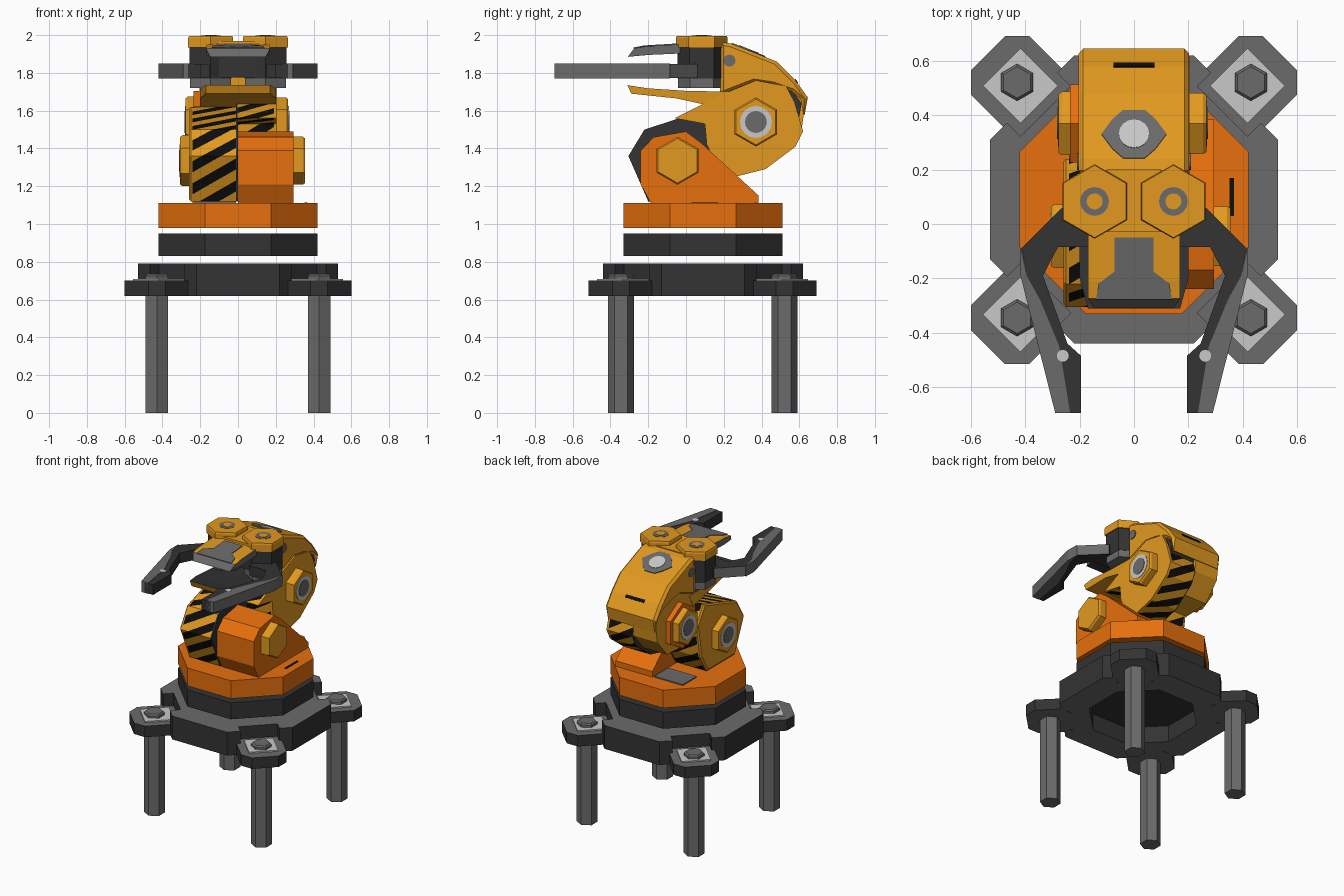
import bpy, bmesh, math
from mathutils import Vector

if "Cube" in bpy.data.objects:
    bpy.data.objects.remove(bpy.data.objects["Cube"])


def material(name, rgb):
    m = bpy.data.materials.new(name)
    m.diffuse_color = (*rgb, 1)
    m.use_nodes = True
    m.node_tree.nodes["Principled BSDF"].inputs["Base Color"].default_value = m.diffuse_color
    return m


AMBER = material("amber paint", (0.76, 0.32, 0.014))
ORANGE = material("orange paint", (0.79, 0.16, 0.004))
DARK = material("dark metal", (0.033, 0.033, 0.033))
GREY = material("grey metal", (0.145, 0.145, 0.145))
LIGHT = material("light metal", (0.58, 0.58, 0.58))
BLACK = material("black paint", (0.004, 0.004, 0.004))
CY = 0.09  # y of the turntable axis


def finish(name, bm, mats):
    me = bpy.data.meshes.new(name)
    bm.to_mesh(me)
    bm.free()
    for m in mats:
        me.materials.append(m)
    ob = bpy.data.objects.new(name, me)
    bpy.context.collection.objects.link(ob)
    return ob


def prism(name, pts, lo, hi, axis="z", mats=(DARK,), rule=None, chamfer=0, shrink=0.85):
    """Extrude a 2D outline along z (points x, y) or x (points y, z); chamfer tapers the hi end."""
    c = sum((Vector(p) for p in pts), Vector((0, 0))) / len(pts)
    levels = [(lo, 1), (hi - chamfer, 1)] + ([(hi, shrink)] if chamfer else [])
    bm = bmesh.new()
    rings = []
    for h, s in levels:
        ring = []
        for p in pts:
            q = c + (Vector(p) - c) * s
            ring.append(bm.verts.new((h, q.x, q.y) if axis == "x" else (q.x, q.y, h)))
        rings.append(ring)
    bm.faces.new(rings[0])
    bm.faces.new(rings[-1])
    n = len(pts)
    for a, b in zip(rings, rings[1:]):
        for i in range(n):
            bm.faces.new((a[i], a[(i + 1) % n], b[(i + 1) % n], b[i]))
    bmesh.ops.recalc_face_normals(bm, faces=bm.faces)
    bm.normal_update()
    if rule:
        for f in bm.faces:
            f.material_index = rule(f.normal, f.calc_center_median())
    return finish(name, bm, mats)


def striped_band(name, pts, x0, x1, step=0.054):
    """Rim of an outline along x, cut into slanted stripes that wrap around it."""
    bm = bmesh.new()
    layer = bm.faces.layers.int.new("side")
    run = 0.0
    mid = Vector((0, sum(p[0] for p in pts) / len(pts), sum(p[1] for p in pts) / len(pts)))
    for i, p in enumerate(pts):
        q = pts[(i + 1) % len(pts)]
        a, d = Vector((0, *p)), Vector((0, q[0] - p[0], q[1] - p[1]))
        corners = [a + Vector((x0, 0, 0)), a + d + Vector((x0, 0, 0)),
                   a + d + Vector((x1, 0, 0)), a + Vector((x1, 0, 0))]
        face = bm.faces.new([bm.verts.new(v) for v in corners])
        face[layer] = i + 1
        no = Vector((-0.53, d.normalized().y * 0.848, d.normalized().z * 0.848))
        base = run * 0.848 - a.dot(no)
        for k in range(-6, 40):
            part = [f for f in bm.faces if f[layer] == i + 1]
            geom = list({v for f in part for v in f.verts} | {e for f in part for e in f.edges}) + part
            bmesh.ops.bisect_plane(bm, geom=geom, dist=1e-5, plane_co=no * (k * step - base), plane_no=no)
        for f in bm.faces:
            if f[layer] == i + 1:
                f.material_index = math.floor((f.calc_center_median().dot(no) + base) / step) % 2
        run += d.length
    for f in bm.faces:
        f.normal_update()
        v = f.calc_center_median() - mid
        v.x = 0
        if f.normal.dot(v) < 0:
            f.normal_flip()
    return finish(name, bm, (AMBER, BLACK))


def ngon(n, r, cx=0, cy=0, rot=math.pi / 2):
    return [(cx + r * math.cos(rot + math.tau * i / n), cy + r * math.sin(rot + math.tau * i / n))
            for i in range(n)]


def octagon(half):
    return ngon(8, half / math.cos(math.pi / 8), 0, CY, math.pi / 8)


def box2(a, b, c, d):
    return [(a, c), (b, c), (b, d), (a, d)]


def flat_grey(n, c):
    return 1 if abs(n.z) > 0.5 else 0


# base plate: notched octagon over a thin floor, hollow underneath
quad = [(0.53, 0.22), (0.467, 0.283), (0.417, 0.233), (0.233, 0.417), (0.283, 0.467), (0.22, 0.53)]
outline = quad + [(-x, y) for x, y in quad[::-1]] + [(-x, -y) for x, y in quad] + [(x, -y) for x, y in quad[::-1]]
plate = prism("base_plate", [(x, y + CY) for x, y in outline], 0.62, 0.79, mats=(DARK, GREY), rule=flat_grey)
floor = prism("base_floor", octagon(0.525), 0.622, 0.698, mats=(DARK, GREY), rule=flat_grey)
cutter = prism("base_hollow_cutter", octagon(0.34), 0.5, 0.74)
cutter.hide_render = cutter.hide_viewport = True
for ob in (plate, floor):
    mod = ob.modifiers.new("hollow", "BOOLEAN")
    mod.object, mod.solver = cutter, "EXACT"

# corner feet: pad, washer, bolt and leg
pad = [(0.17, -0.045), (0.17, 0.045), (0.045, 0.17), (-0.045, 0.17),
       (-0.17, 0.045), (-0.17, -0.045), (-0.045, -0.17), (0.045, -0.17)]
for sx in (-1, 1):
    for sy in (-1, 1):
        x, y = sx * 0.43, 0.088 + sy * 0.433
        prism("foot_pad", [(x + a, y + b) for a, b in pad], 0.62, 0.70, mats=(DARK, GREY), rule=flat_grey)
        prism("washer_plate", ngon(4, 0.138, x - sx * 0.012, y - sy * 0.012), 0.70, 0.709, mats=(LIGHT,))
        prism("bolt", ngon(6, 0.068, x, y), 0.70, 0.735, mats=(GREY,), chamfer=0.01)
        prism("leg", ngon(6, 0.069, x, y), 0, 0.62, mats=(GREY,))

# turntable rings
prism("lower_ring", octagon(0.422), 0.83, 0.95)
prism("turntable", octagon(0.422), 0.98, 1.11, mats=(ORANGE,))
prism("deck_panel", box2(-0.24, -0.01, 0.22, 0.38), 1.11, 1.118, mats=(GREY,))
prism("deck_slot", box2(0.352, 0.368, 0.03, 0.17), 1.11, 1.113, mats=(BLACK,))

# shoulder bracket
prism("shoulder_bracket", [(-0.18, 1.10), (-0.24, 1.21), (-0.24, 1.39), (-0.17, 1.46), (0.0, 1.49),
      (0.08, 1.43), (0.385, 1.15), (0.385, 1.10)], 0.0, 0.295, "x", (ORANGE,))

# striped arm: the lower half sits left, the upper half right
lower = [(-0.20, 1.12), (-0.305, 1.36), (-0.22, 1.50), (-0.02, 1.565), (0.16, 1.62),
         (0.24, 1.50), (0.20, 1.25), (0.12, 1.12)]
upper = [(-0.06, 1.56), (0.20, 1.69), (0.37, 1.76), (0.53, 1.73), (0.575, 1.645), (0.62, 1.49),
         (0.58, 1.41), (0.42, 1.29), (0.20, 1.235), (0.11, 1.42), (0.10, 1.53)]
striped_band("lower_arm_stripes", lower, -0.24, -0.01)
prism("lower_arm_inner_side", lower, -0.01, 0.0, "x", (DARK,))
prism("lower_arm_cover", lower, -0.24, -0.26, "x", (AMBER,), chamfer=-0.01, shrink=0.95)
striped_band("upper_arm_stripes", upper, -0.002, 0.19)
prism("upper_arm_inner_side", upper, -0.008, -0.002, "x", (DARK,))
prism("upper_arm_cover", upper, 0.19, 0.205, "x", (AMBER,))

# head shell, dark joint filler and the knuckle that drops over the elbow on the left
head = [(0.18, 1.965), (0.24, 1.955), (0.48, 1.86), (0.58, 1.76), (0.645, 1.67), (0.625, 1.56),
        (0.607, 1.66), (0.56, 1.70), (0.46, 1.735), (0.36, 1.75), (0.18, 1.68)]
shell = prism("head_shell", head, -0.204, 0.203, "x", (AMBER,))
bev = shell.modifiers.new("edge chamfer", "BEVEL")
bev.width, bev.segments, bev.limit_method, bev.angle_limit = 0.024, 1, "ANGLE", math.radians(80)
prism("elbow_filler", [(0.50, 1.74), (0.56, 1.71), (0.612, 1.64), (0.60, 1.57), (0.50, 1.60)],
      -0.19, 0.186, "x", (DARK,))
prism("head_knuckle", [(0.18, 1.90), (0.46, 1.84), (0.635, 1.66), (0.612, 1.50), (0.50, 1.37),
      (0.30, 1.36), (0.18, 1.52)], -0.009, -0.198, "x", (AMBER,))
for s in (-1, 1):
    prism("head_side_stud", ngon(12, 0.032, 0.23, 1.865), s * 0.2, s * 0.209, "x", (GREY,))

# sloping plates on top of the head
for name, pts, h, mat in (
        ("head_lens_frame", [(0.12, 0), (0.078, 0.06), (0.04, 0.095), (-0.04, 0.095), (-0.078, 0.06),
                             (-0.12, 0), (-0.078, -0.06), (-0.04, -0.095), (0.04, -0.095), (0.078, -0.06)],
         0.005, GREY),
        ("head_lens", ngon(16, 0.056), 0.008, LIGHT)):
    ob = prism(name, pts, -0.001, h, mats=(mat,))
    ob.location = (0, 0.33, 1.9194)
    ob.rotation_euler.x = math.atan2(-0.095, 0.24)
slot = prism("head_slot", box2(-0.075, 0.075, -0.011, 0.011), -0.003, 0.004, mats=(BLACK,))
slot.location = (0, 0.584, 1.7555)
slot.rotation_euler.x = math.atan2(-0.09, 0.065)


# hexagonal joint caps
def joint_cap(name, y, z, x0, x1, r, disc):
    s = 1 if x1 > x0 else -1
    prism(name, ngon(6, r, y, z), x0, x1, "x", (AMBER,), chamfer=s * 0.012, shrink=0.93)
    if disc:
        prism(name + "_ring", ngon(16, 0.085, y, z), x1 - s * 0.001, x1 + s * 0.003, "x", (LIGHT,))
        prism(name + "_pin", ngon(16, 0.058, y, z), x1 - s * 0.001, x1 + s * 0.006, "x", (GREY,))


joint_cap("shoulder_cap_right", -0.045, 1.335, 0.29, 0.355, 0.127, False)
joint_cap("shoulder_cap_left", -0.045, 1.335, -0.255, -0.306, 0.135, True)
joint_cap("elbow_cap_right", 0.37, 1.54, 0.2, 0.266, 0.13, True)
prism("elbow_plate_left", ngon(6, 0.165, 0.37, 1.54), -0.19, -0.235, "x", (ORANGE,))
joint_cap("elbow_cap_left", 0.37, 1.54, -0.235, -0.277, 0.135, True)

# gripper hinges with hexagonal caps, joined by a bridge
prism("gripper_block", box2(-0.17, 0.17, -0.02, 0.22), 1.775, 1.93)
prism("gripper_bridge", box2(-0.1, 0.1, -0.03, 0.2), 1.925, 1.968, mats=(AMBER,))
for s in (-1, 1):
    x, y = s * 0.145, 0.083
    prism("hinge_post", ngon(6, 0.128, x, y), 1.77, 1.94)
    prism("hinge_foot", ngon(6, 0.125, x, y), 1.72, 1.77, mats=(GREY,))
    prism("hinge_cap", ngon(6, 0.137, x, y), 1.935, 1.996, mats=(AMBER,), chamfer=0.012, shrink=0.97)
    prism("hinge_washer", ngon(16, 0.053, x, y), 1.99, 1.998, mats=(GREY,))
    prism("hinge_pin", ngon(12, 0.03, x, y), 1.99, 2.0, mats=(AMBER,))

# upper jaw with grey nose, sides and panel
jaw = prism("upper_jaw", [(-0.308, 1.885), (-0.275, 1.93), (-0.21, 1.941), (0.02, 1.955), (0.02, 1.905),
            (-0.2, 1.895)], -0.17, 0.17, "x", (AMBER, GREY, DARK),
            lambda n, c: 2 if n.z < -0.5 else (1 if c.y < -0.25 or abs(n.x) > 0.5 else 0))
for v in jaw.data.vertices:
    if v.co.y < -0.3:
        v.co.x *= 0.87
panel = prism("upper_jaw_panel", [(-0.072, -0.05), (-0.072, -0.175), (-0.13, -0.22), (-0.14, -0.278),
              (0.14, -0.278), (0.13, -0.22), (0.072, -0.175), (0.072, -0.05)], 0, 0.005, mats=(GREY,))
panel.location = (0, 0, 1.9538)
for v in panel.data.vertices:  # follow the slope of the jaw
    v.co.z += 0.061 * v.co.y if v.co.y > -0.23 else -0.0243 + 0.0

# lower jaw with a dark top
low = prism("lower_jaw", [(-0.31, 1.735), (-0.29, 1.69), (-0.05, 1.665), (0.2, 1.61), (0.25, 1.70),
            (0.0, 1.705), (-0.2, 1.718)], -0.2, 0.2, "x", (AMBER, DARK),
            lambda n, c: 1 if n.z > 0.8 else 0)
for v in low.data.vertices:
    if v.co.y < -0.25:
        v.co.x *= 0.85

# curved side claws: dark inner half and grey outer half
inner = [(0.15, 0.03), (0.265, 0.06), (0.415, -0.09), (0.395, -0.19), (0.345, -0.28), (0.29, -0.45),
         (0.28, -0.55), (0.265, -0.695), (0.195, -0.695), (0.195, -0.485), (0.245, -0.44),
         (0.335, -0.19), (0.28, -0.085), (0.15, -0.085)]
outer = [(0.417, -0.085), (0.42, -0.18), (0.395, -0.28), (0.29, -0.695), (0.235, -0.695),
         (0.275, -0.45), (0.345, -0.28), (0.395, -0.19)]
for s in (-1, 1):
    prism("claw_inner", [(s * x, y) for x, y in inner], 1.773, 1.846, mats=(DARK, GREY),
          rule=lambda n, c: 1 if n.y > 0.5 and c.y > -0.05 and abs(c.x) > 0.3 else 0)
    prism("claw_outer", [(s * x, y) for x, y in outer], 1.77, 1.849, mats=(GREY,))
    prism("claw_rivet", ngon(12, 0.022, s * 0.262, -0.485), 1.845, 1.851, mats=(LIGHT,))
